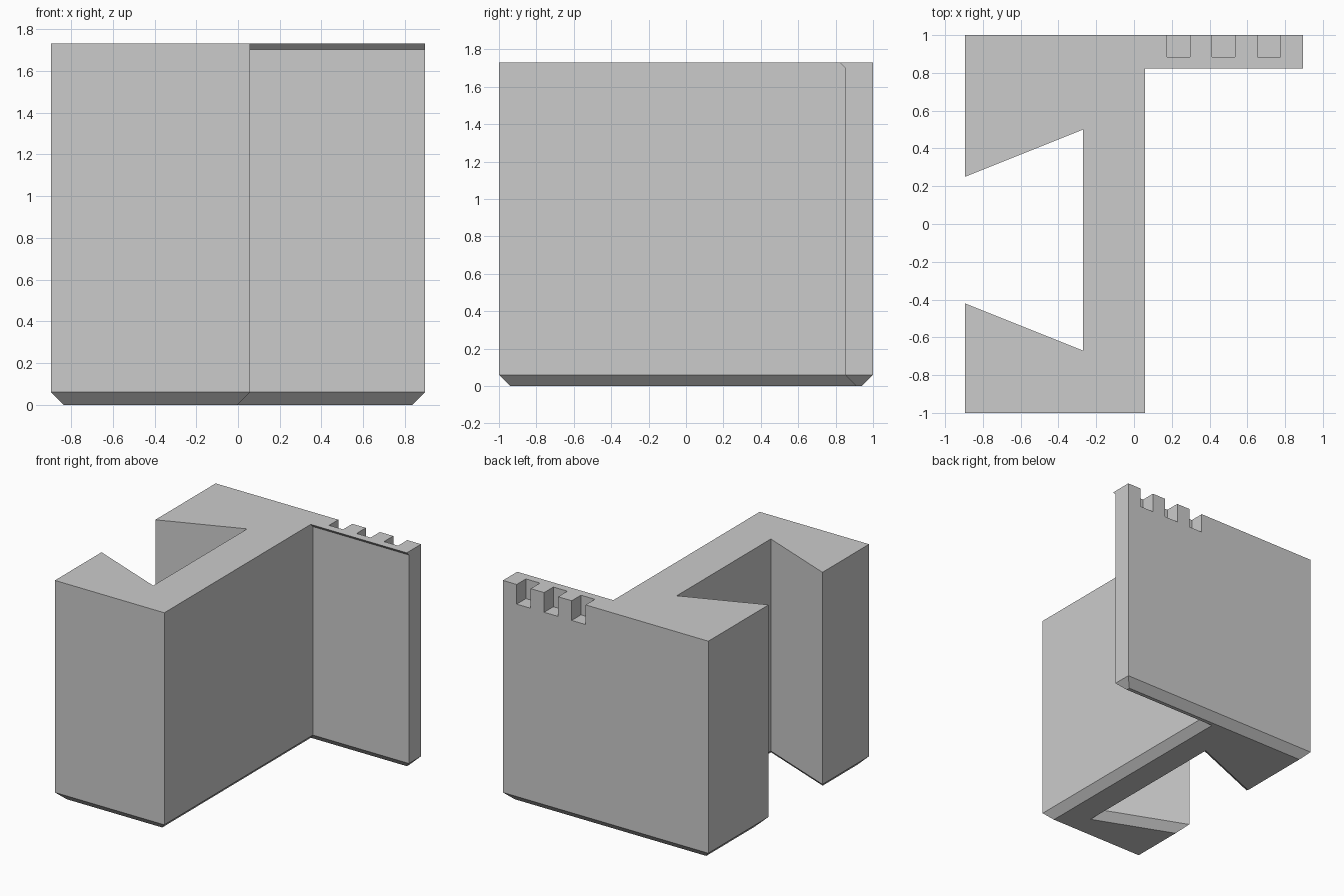
import bpy
import bmesh
from mathutils import Vector

default = bpy.data.objects.get("Cube")
if default:
    bpy.data.objects.remove(default, do_unlink=True)

TOP, BEVEL, LIP = 1.73, 0.06, 0.028

grey = bpy.data.materials.new("plain grey")
grey.use_nodes = True
colour = (0.6, 0.6, 0.6, 1)
grey.diffuse_color = colour
grey.node_tree.nodes["Principled BSDF"].inputs["Base Color"].default_value = colour


def make_object(name, bm):
    mesh = bpy.data.meshes.new(name)
    bm.to_mesh(mesh)
    bm.free()
    mesh.materials.append(grey)
    obj = bpy.data.objects.new(name, mesh)
    bpy.context.collection.objects.link(obj)
    return obj


def inset(points, d):
    """Move every side of a counter-clockwise outline inwards by d."""
    result = []
    for i, p in enumerate(points):
        a = (p - points[i - 1]).normalized()
        b = (points[(i + 1) % len(points)] - p).normalized()
        na, nb = Vector((-a.y, a.x)), Vector((-b.y, b.x))
        result.append(p + (na + nb) * d / (1 + na.dot(nb)))
    return result


# Plan outline: thick web with a dovetail slot, thin flange at the back
outline = [Vector(p) for p in (
    (-0.895, -1), (0.058, -1), (0.058, 0.85), (0.895, 0.85), (0.895, 1),
    (-0.895, 1), (-0.895, 0.25), (-0.27, 0.5), (-0.27, -0.67), (-0.895, -0.42))]

# The flange front leans outwards at the very top to form the lip
lipped = [p.copy() for p in outline]
for i in (2, 3):
    lipped[i].y -= LIP

# Body: stacked outlines with a bevelled foot
bm = bmesh.new()
levels = [(inset(outline, BEVEL), 0), (outline, BEVEL), (outline, TOP - LIP), (lipped, TOP)]
rings = [[bm.verts.new((p.x, p.y, z)) for p in pts] for pts, z in levels]
n = len(outline)
for low, high in zip(rings, rings[1:]):
    for i in range(n):
        j = (i + 1) % n
        bm.faces.new((low[i], low[j], high[j], high[i]))
bm.faces.new(rings[0][::-1])
bm.faces.new(rings[-1])
bmesh.ops.dissolve_limit(bm, angle_limit=0.01, verts=bm.verts[:], edges=bm.edges[:])
bmesh.ops.recalc_face_normals(bm, faces=bm.faces[:])
body = make_object("slotted_bracket", bm)

# Three notches in the back top edge of the flange
bm = bmesh.new()
for x in (0.235, 0.475, 0.714):
    box = bmesh.ops.create_cube(bm, size=1)["verts"]
    bmesh.ops.scale(bm, vec=(0.122, 0.235, 0.31), verts=box)
    bmesh.ops.translate(bm, vec=(x, 1.0025, TOP), verts=box)
cutter = make_object("notch_cutter", bm)
cutter.hide_render = True
cutter.hide_viewport = True

cut = body.modifiers.new("notches", "BOOLEAN")
cut.operation = "DIFFERENCE"
cut.solver = "EXACT"
cut.object = cutter
